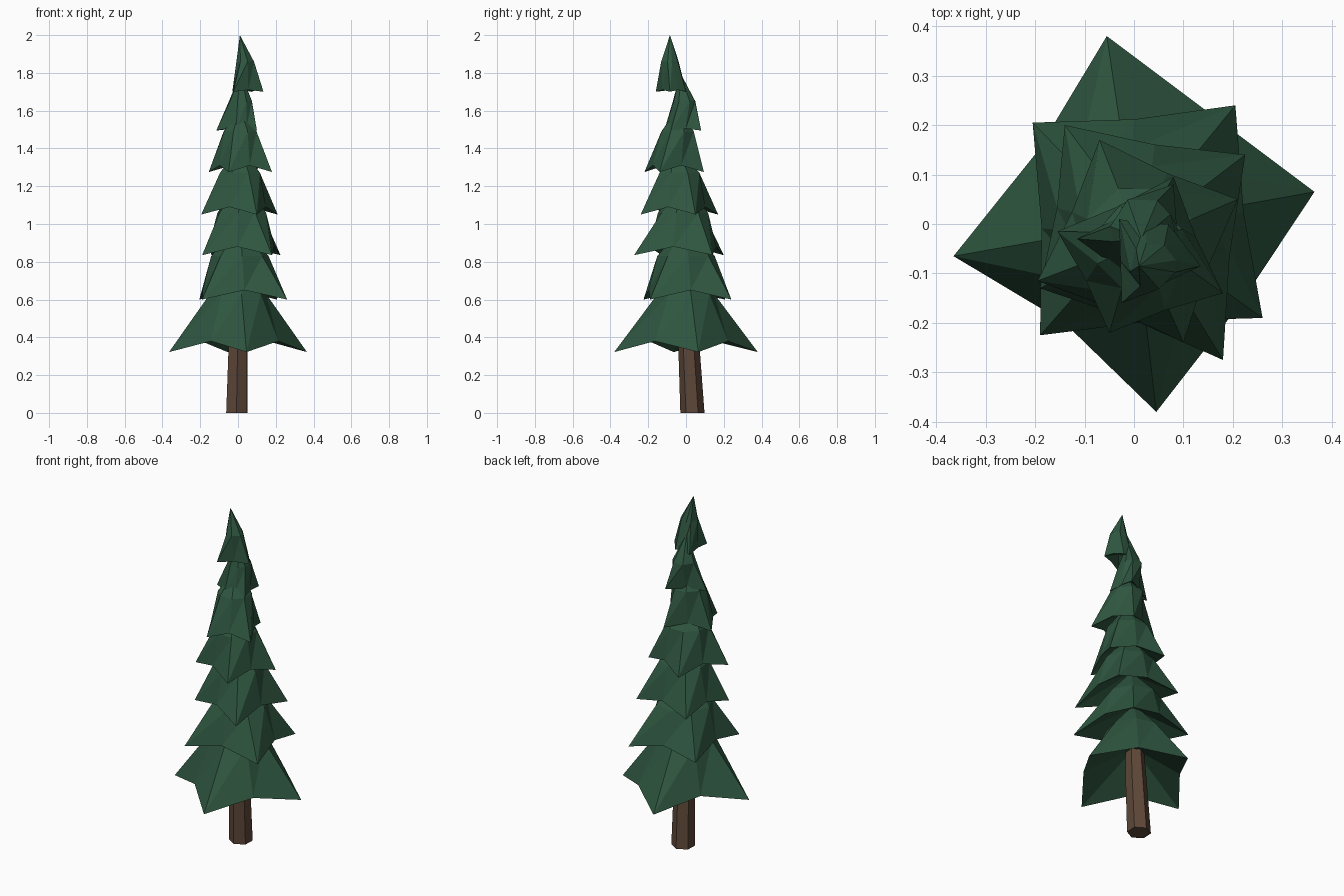
import bpy, bmesh, math
from mathutils import Vector

if "Cube" in bpy.data.objects:
    bpy.data.objects.remove(bpy.data.objects["Cube"])


def material(name, rgb):
    m = bpy.data.materials.new(name)
    m.diffuse_color = (*rgb, 1)
    m.use_nodes = True
    m.node_tree.nodes["Principled BSDF"].inputs["Base Color"].default_value = m.diffuse_color
    return m


green = material("pine green", (0.028, 0.093, 0.051))
brown = material("bark brown", (0.110, 0.063, 0.040))


def make_object(name, bm, mat):
    bmesh.ops.recalc_face_normals(bm, faces=bm.faces)
    mesh = bpy.data.meshes.new(name)
    bm.to_mesh(mesh)
    bm.free()
    mesh.materials.append(mat)
    bpy.context.collection.objects.link(bpy.data.objects.new(name, mesh))


def skirt(name, tips, tip_z, valley_z, pulls, mid_z, mid_scale, axis, apex):
    """Branch tier: four drooping tips, raised valleys, shoulder ring, apex, hollowed underside."""
    bm = bmesh.new()
    tips = [Vector(t) for t in tips]
    c = sum(tips, Vector((0, 0))) / 4
    radius = sum((t - c).length for t in tips) / 4
    rim, ring = [], []
    for i, t in enumerate(tips):
        valley = c + (((t + tips[(i + 1) % 4]) / 2) - c) * pulls[i]
        for p, z in ((t, tip_z), (valley, valley_z)):
            rim.append(bm.verts.new((p.x, p.y, z)))
            d = (p - c).normalized() * radius * mid_scale
            ring.append(bm.verts.new((axis[0] + d.x, axis[1] + d.y, mid_z)))
    top = bm.verts.new(apex)
    under = bm.verts.new((axis[0], axis[1], valley_z + radius * 0.4))
    for i in range(8):
        j = (i + 1) % 8
        bm.faces.new((rim[i], rim[j], ring[j]))
        bm.faces.new((rim[i], ring[j], ring[i]))
        bm.faces.new((ring[i], ring[j], top))
        bm.faces.new((rim[j], rim[i], under))
    make_object(name, bm, green)


# Branch tiers, bottom to top
even = (.95,) * 4
tiers = [
    ([(-.055, .38), (-.365, -.065), (.045, -.38), (.365, .065)],
     .322, .38, (.93, .89, 1.04, 1.0), .63, .40, (0, 0), (0, 0, .80)),
    ([(.205, .24), (-.205, .205), (-.19, -.225), (.26, -.19)],
     .60, .65, even, .83, .50, (.01, 0), (.01, -.01, 1.0)),
    ([(.225, .14), (-.14, .20), (-.19, -.13), (.18, -.275)],
     .835, .88, even, 1.06, .50, (.02, -.016), (.02, -.02, 1.22)),
    ([(.21, .05), (-.07, .17), (-.195, -.115), (.10, -.24)],
     1.05, 1.09, even, 1.27, .52, (.011, -.035), (.01, -.05, 1.42)),
    ([(.18, -.14), (.08, .095), (-.155, -.015), (-.05, -.22)],
     1.275, 1.31, even, 1.49, .53, (.012, -.045), (.01, -.04, 1.62)),
    ([(.10, -.08), (.08, .08), (-.115, -.03), (-.01, -.115)],
     1.495, 1.505, even, 1.65, .58, (.016, -.008), (.015, -.03, 1.80)),
    ([(.07, 0), (-.03, .01), (-.025, -.16), (.135, -.085)],
     1.70, 1.71, (.9, 1, 1, 1), 1.86, .50, (.038, -.085), (.01, -.085, 2.0)),
]
for n, t in enumerate(tiers, 1):
    skirt(f"branch_tier_{n}", *t)

# Trunk: six-sided, leaning slightly
bm = bmesh.new()
loops = []
for cx, cy, z, r in ((-.006, .034, 0, .064), (0, .015, .36, .056), (0, .008, .50, .050)):
    loops.append([bm.verts.new((cx + r * math.cos(a), cy + r * math.sin(a), z))
                  for a in (math.radians(28 + 60 * k) for k in range(6))])
for lo, hi in zip(loops, loops[1:]):
    for k in range(6):
        m = (k + 1) % 6
        bm.faces.new((lo[k], lo[m], hi[m], hi[k]))
bm.faces.new(loops[0])
bm.faces.new(loops[-1])
make_object("trunk", bm, brown)
